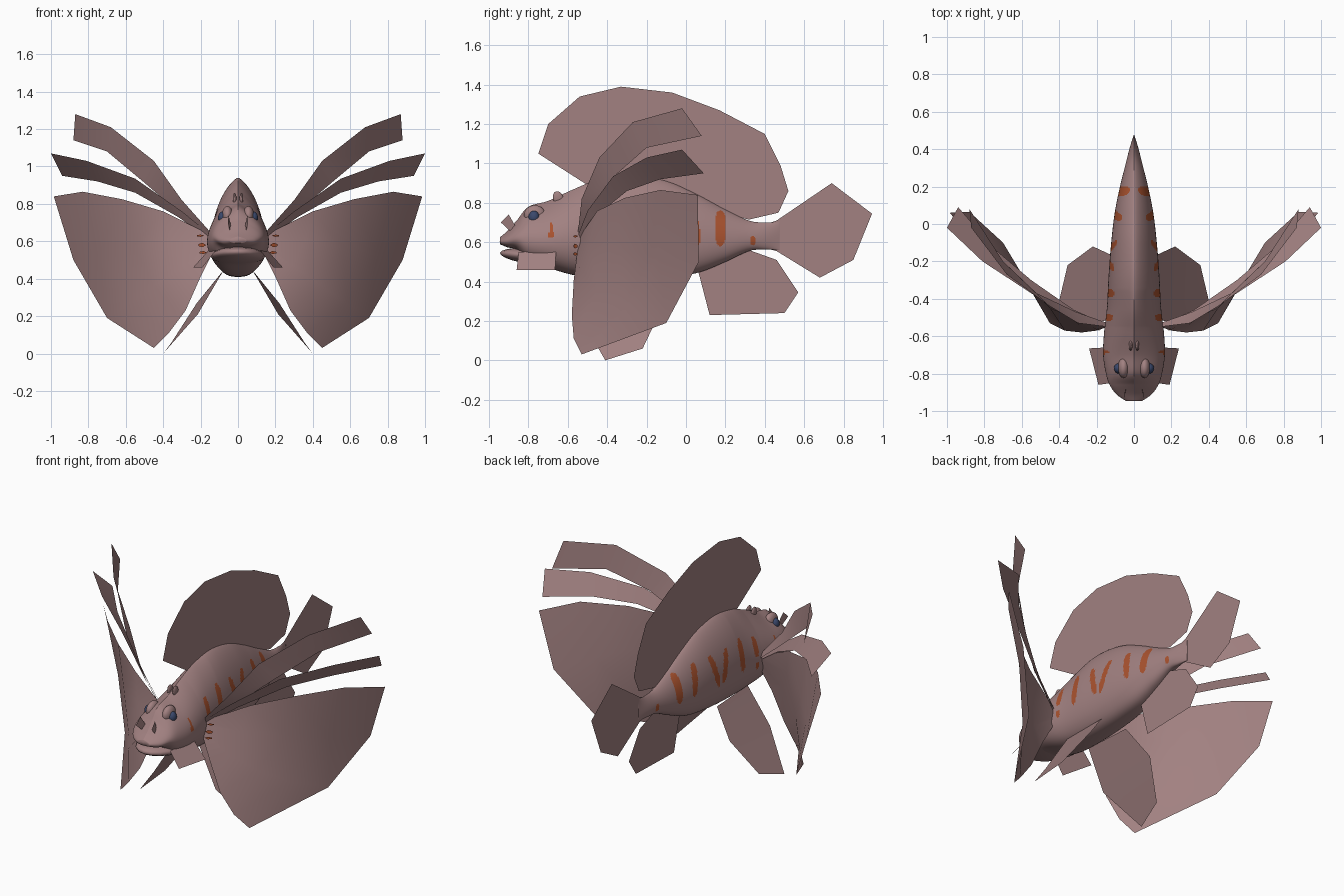
import bpy, bmesh, math
from mathutils import Vector


def material(name, rgb):
    m = bpy.data.materials.new(name)
    m.diffuse_color = (*rgb, 1)
    return m


SKIN = material("dusky_pink", (0.36, 0.22, 0.22))
ORANGE = material("burnt_orange", (0.40, 0.085, 0.028))
BLUE = material("eye_blue", (0.042, 0.065, 0.15))


def add(name, verts, faces, mats=(SKIN,), smooth=True, mirror=False):
    me = bpy.data.meshes.new(name)
    me.from_pydata(verts, [], faces)
    for m in mats:
        me.materials.append(m)
    bm = bmesh.new()
    bm.from_mesh(me)
    bmesh.ops.recalc_face_normals(bm, faces=bm.faces)
    for f in bm.faces:
        f.smooth = smooth
    bm.to_mesh(me)
    bm.free()
    ob = bpy.data.objects.new(name, me)
    bpy.context.collection.objects.link(ob)
    if mirror:
        ob.modifiers.new("mirror", 'MIRROR').use_mirror_merge = False
    return ob


def plate(name, pts, mirror=False):
    return add(name, pts, [list(range(len(pts)))], smooth=False, mirror=mirror)


def midline_fin(name, outline):
    return plate(name, [(0, y, z) for y, z in outline])


def strip(name, rows):
    """Curved fin from rays with equal point counts, mirrored to both sides."""
    n = len(rows[0])
    verts = [p for r in rows for p in r]
    faces = [(i * n + j, i * n + j + 1, (i + 1) * n + j + 1, (i + 1) * n + j)
             for i in range(len(rows) - 1) for j in range(n - 1)]
    return add(name, verts, faces, mirror=True)


def blob(name, loc, radii, mat=SKIN, mirror=True, tilt=0):
    bm = bmesh.new()
    bmesh.ops.create_uvsphere(bm, u_segments=20, v_segments=12, radius=1)
    c, s = math.cos(tilt), math.sin(tilt)
    verts = []
    for v in bm.verts:
        x, y, z = (v.co[i] * radii[i] for i in range(3))
        verts.append((loc[0] + x, loc[1] + y * c - z * s, loc[2] + y * s + z * c))
    faces = [[v.index for v in f.verts] for f in bm.faces]
    bm.free()
    return add(name, verts, faces, (mat,), mirror=mirror)


# Body: smooth loft through (y, bottom, top, half width)
STATIONS = [
    (-0.945, 0.590, 0.625, 0.045), (-0.91, 0.575, 0.655, 0.095),
    (-0.86, 0.56, 0.71, 0.130), (-0.80, 0.50, 0.78, 0.150),
    (-0.70, 0.47, 0.81, 0.165), (-0.58, 0.435, 0.865, 0.160),
    (-0.45, 0.415, 0.915, 0.145), (-0.28, 0.41, 0.94, 0.136),
    (-0.10, 0.42, 0.91, 0.122), (0.06, 0.445, 0.84, 0.103),
    (0.20, 0.50, 0.765, 0.075), (0.32, 0.555, 0.71, 0.045),
    (0.40, 0.562, 0.70, 0.025), (0.475, 0.56, 0.70, 0.002)]
STEPS, SEG = 24, 104


def catmull(a, b, c, d, t):
    return 0.5 * (2 * b + (c - a) * t + (2 * a - 5 * b + 4 * c - d) * t * t
                  + (3 * b - a - 3 * c + d) * t ** 3)


P = [Vector(s) for s in STATIONS]
rings = []
for i in range(len(P) - 1):
    a, d = P[max(i - 1, 0)], P[min(i + 2, len(P) - 1)]
    rings += [catmull(a, P[i], P[i + 1], d, k / STEPS) for k in range(STEPS)]
rings.append(P[-1])
verts = []
for y, zb, zt, w in rings:
    zm = zb + 0.38 * (zt - zb)
    head = min(1, max(0, (-0.35 - y) / 0.2))
    for k in range(SEG):
        t = 2 * math.pi * k / SEG
        c, s = math.cos(t), math.sin(t)
        power = 1.45 + 0.45 * head if s > 0 else 0.75     # narrow back, full belly
        x = math.copysign(w * abs(c) ** power, c)
        verts.append((x, y, zm + s * ((zt - zm) if s > 0 else (zm - zb))))
faces = [(i * SEG + k, i * SEG + (k + 1) % SEG, (i + 1) * SEG + (k + 1) % SEG, (i + 1) * SEG + k)
         for i in range(len(rings) - 1) for k in range(SEG)]
faces += [list(range(SEG)), list(range((len(rings) - 1) * SEG, len(rings) * SEG))]
body = add("body", verts, faces, (SKIN, ORANGE))

# Side stripes: (y, lowest z, highest z, half width, slant)
STRIPES = [(0.34, 0.585, 0.63, 0.013, 0), (0.175, 0.58, 0.762, 0.026, 0),
           (0.045, 0.59, 0.78, 0.022, -0.16), (-0.125, 0.575, 0.785, 0.020, 0.25),
           (-0.215, 0.585, 0.78, 0.020, -0.25), (-0.37, 0.59, 0.79, 0.022, 0),
           (-0.50, 0.63, 0.76, 0.018, 0), (-0.50, 0.56, 0.61, 0.014, 0),
           (-0.685, 0.635, 0.70, 0.008, 0), (-0.685, 0.625, 0.65, 0.015, 0)]
for f in body.data.polygons:
    _, y, z = f.center
    for yc, lo, hi, hw, slant in STRIPES:
        v = (2 * z - lo - hi) / (hi - lo)
        u = (y - yc - slant * (z - (lo + hi) / 2)) / hw
        if u * u + v ** 4 < 1:
            f.material_index = 1

# Jaw, lip, eyes and head bumps
blob("lower_jaw", (0, -0.71, 0.522), (0.145, 0.236, 0.045), mirror=False, tilt=-0.1)
blob("upper_lip", (0, -0.80, 0.605), (0.125, 0.147, 0.028), mirror=False)
blob("eye_socket", (0.056, -0.768, 0.738), (0.030, 0.055, 0.050))
blob("eye", (0.080, -0.772, 0.726), (0.027, 0.028, 0.034), BLUE)
blob("head_bump", (0.018, -0.650, 0.825), (0.010, 0.026, 0.034), tilt=0.3)

# Small skin flaps on snout and cheek
plate("snout_flap", [(0.04, -0.875, 0.64), (0.055, -0.94, 0.70), (0.05, -0.90, 0.74),
                     (0.035, -0.86, 0.67)], True)
plate("cheek_flap", [(0.12, -0.85, 0.55), (0.19, -0.86, 0.46), (0.24, -0.665, 0.46),
                     (0.15, -0.66, 0.56)], True)

# Fins on the midline
midline_fin("dorsal_fin", [
    (-0.50, 0.89), (-0.75, 1.05), (-0.70, 1.20), (-0.54, 1.34), (-0.33, 1.39), (-0.07, 1.36),
    (0.17, 1.27), (0.40, 1.15), (0.48, 0.99), (0.52, 0.86), (0.47, 0.75), (0.32, 0.715),
    (0.20, 0.745), (-0.10, 0.89)])
midline_fin("tail_fin", [(0.40, 0.69), (0.46, 0.71), (0.74, 0.90), (0.945, 0.745), (0.85, 0.51),
                         (0.68, 0.42), (0.46, 0.555), (0.40, 0.57)])
midline_fin("anal_fin", [(0.06, 0.46), (0.12, 0.23), (0.50, 0.24), (0.57, 0.345),
                         (0.46, 0.51), (0.32, 0.56)])

# Broad pectoral fan, four rays from top edge to bottom edge
strip("pectoral_fan", [
    [(0.14, -0.54, 0.63), (0.40, -0.45, 0.76), (0.62, -0.31, 0.825), (0.83, -0.13, 0.865), (0.985, 0.06, 0.84)],
    [(0.14, -0.54, 0.60), (0.36, -0.49, 0.60), (0.56, -0.34, 0.57), (0.74, -0.14, 0.53), (0.88, 0.065, 0.50)],
    [(0.14, -0.55, 0.57), (0.29, -0.54, 0.47), (0.45, -0.45, 0.36), (0.58, -0.30, 0.27), (0.70, -0.10, 0.19)],
    [(0.14, -0.55, 0.53), (0.20, -0.57, 0.41), (0.28, -0.58, 0.23), (0.37, -0.57, 0.11), (0.45, -0.53, 0.03)]])

# Two long free pectoral blades
strip("upper_blade", [
    [(0.14, -0.55, 0.64), (0.30, -0.53, 0.82), (0.45, -0.44, 1.03), (0.68, -0.27, 1.21), (0.87, -0.02, 1.28)],
    [(0.14, -0.53, 0.61), (0.31, -0.47, 0.75), (0.52, -0.37, 0.93), (0.70, -0.20, 1.08), (0.88, 0.08, 1.14)]])
strip("middle_blade", [
    [(0.14, -0.55, 0.63), (0.30, -0.50, 0.76), (0.55, -0.37, 0.935), (0.81, -0.20, 1.03), (1.00, -0.02, 1.07)],
    [(0.14, -0.54, 0.60), (0.32, -0.46, 0.73), (0.55, -0.30, 0.86), (0.75, -0.13, 0.92), (0.94, 0.09, 0.95)]])

# Orange flecks at the pectoral root, facing forward and outward
for i, (x, z, h) in enumerate([(0.20, 0.63, .006), (0.19, 0.58, .012), (0.185, 0.54, .008)]):
    add(f"root_fleck_{i}", [(x - .02, -0.572, z), (x, -0.564, z - h), (x + .02, -0.552, z - h / 2),
                            (x + .02, -0.552, z + h / 2), (x, -0.564, z + h)],
        [(4, 3, 2, 1, 0)], (ORANGE,), False, True).data.flip_normals()

# Pelvic fins hanging from the belly, slightly cupped
strip("pelvic_fin", [
    [(0.08, -0.50, 0.44), (0.215, -0.53, 0.21), (0.40, -0.41, 0.0)],
    [(0.09, -0.18, 0.43), (0.22, -0.12, 0.27), (0.355, -0.22, 0.06)]])
